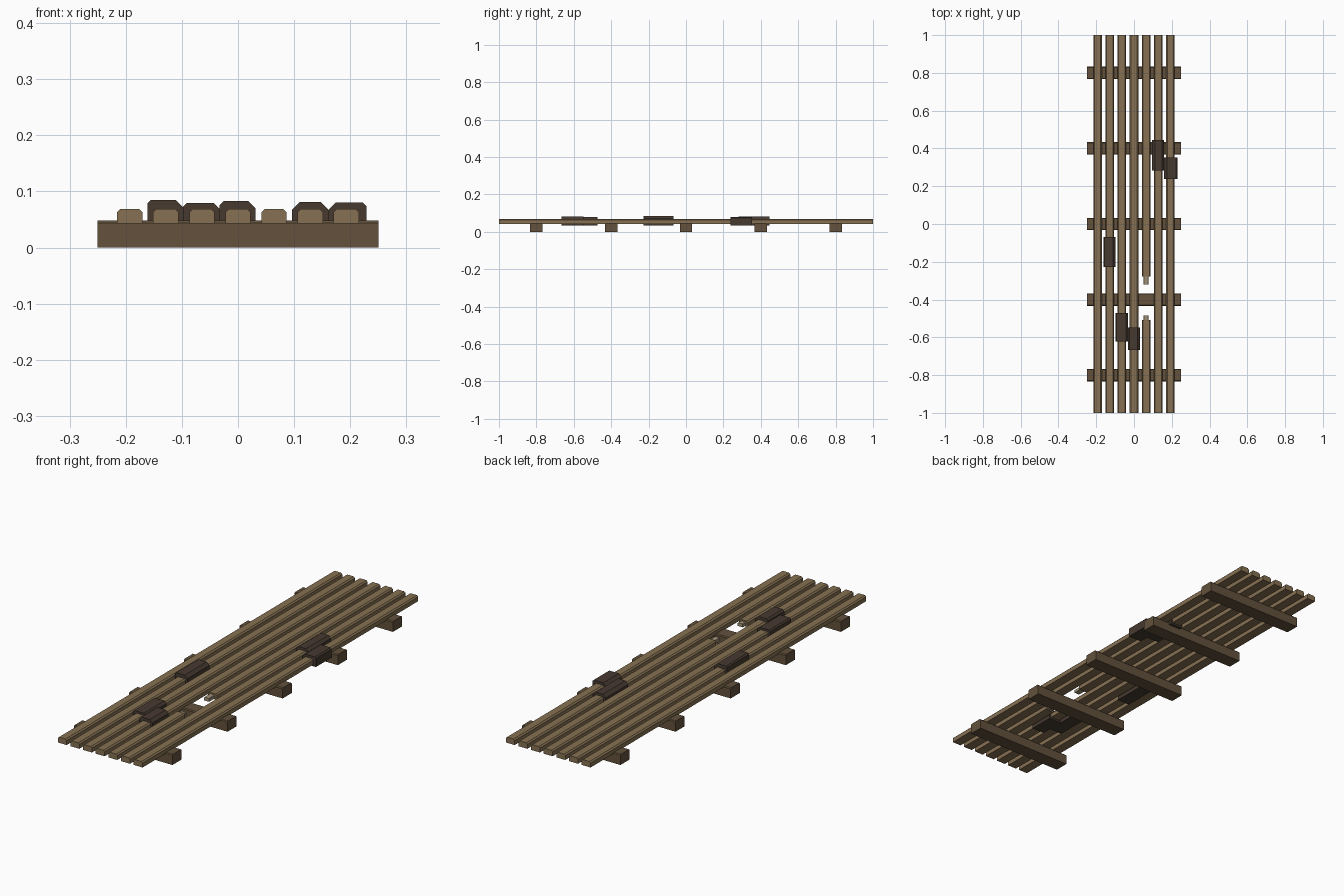
import bpy

if "Cube" in bpy.data.objects:
    bpy.data.objects.remove(bpy.data.objects["Cube"])


def material(name, color):
    m = bpy.data.materials.new(name)
    m.diffuse_color = (*color, 1)
    m.use_nodes = True
    m.node_tree.nodes["Principled BSDF"].inputs["Base Color"].default_value = m.diffuse_color
    return m


SLAT = material("slat_wood", (0.24, 0.165, 0.085))
BEAM = material("beam_wood", (0.125, 0.083, 0.045))
CLAMP = material("dark_wood", (0.062, 0.042, 0.030))
SPLINTER = material("raw_wood", (0.36, 0.29, 0.19))


def plank(name, x0, x1, y0, y1, z0, z1, left, right, mat, axis="y"):
    """Bar with chamfered top edges, extruded along y (or along x)."""
    def ring(a, b, lo, hi):
        return [(a, lo), (b, lo), (b, hi - right), (b - right, hi),
                (a + left, hi), (a, hi - left)]
    if axis == "y":
        r = ring(x0, x1, z0, z1)
        verts = [(u, y0, z) for u, z in r] + [(u, y1, z) for u, z in r]
    else:
        r = ring(y0, y1, z0, z1)
        verts = [(x1, u, z) for u, z in r] + [(x0, u, z) for u, z in r]
    n = len(r)
    faces = [tuple(range(n)), tuple(reversed(range(n, 2 * n)))]
    faces += [(i, i + n, (i + 1) % n + n, (i + 1) % n) for i in range(n)]
    mesh = bpy.data.meshes.new(name)
    mesh.from_pydata(verts, [], faces)
    mesh.materials.append(mat)
    ob = bpy.data.objects.new(name, mesh)
    bpy.context.collection.objects.link(ob)
    return ob


# Cross beams underneath
for i in range(5):
    y = -0.8 + 0.4 * i
    plank(f"cross_beam_{i + 1}", -0.25, 0.25, y - 0.033, y + 0.033,
          0, 0.048, 0.004, 0.004, BEAM, axis="x")

# Long slats; the fifth is broken in two
slat_x = [0.0643 * (i - 3) for i in range(7)]
for i, x in enumerate(slat_x):
    spans = [(-1, -0.508), (-0.278, 1)] if i == 4 else [(-1, 1)]
    for k, (a, b) in enumerate(spans):
        plank(f"slat_{i + 1}_{k + 1}", x - 0.0225, x + 0.0225, a, b,
              0.043, 0.069, 0.006, 0.006, SLAT)

# Pale splinters at the break
x = slat_x[4]
plank("splinter_front", x - 0.013, x + 0.013, -0.515, -0.485,
      0.048, 0.063, 0.002, 0.002, SPLINTER)
plank("splinter_back", x - 0.013, x + 0.013, -0.32, -0.27,
      0.048, 0.063, 0.002, 0.002, SPLINTER)

# Dark repair blocks wrapped round slats: x0, x1, y0, y1, top, chamfers
blocks = [
    (-0.161, -0.098, -0.228, -0.068, 0.085, 0.006, 0.013),
    (-0.098, -0.033, -0.622, -0.472, 0.079, 0.006, 0.010),
    (-0.033, 0.031, -0.666, -0.549, 0.083, 0.008, 0.013),
    (0.096, 0.160, 0.282, 0.446, 0.081, 0.014, 0.012),
    (0.160, 0.229, 0.238, 0.352, 0.080, 0.014, 0.006),
]
for i, (x0, x1, y0, y1, top, cl, cr) in enumerate(blocks):
    plank(f"repair_block_{i + 1}", x0, x1, y0, y1, 0.035, top, cl, cr, CLAMP)
